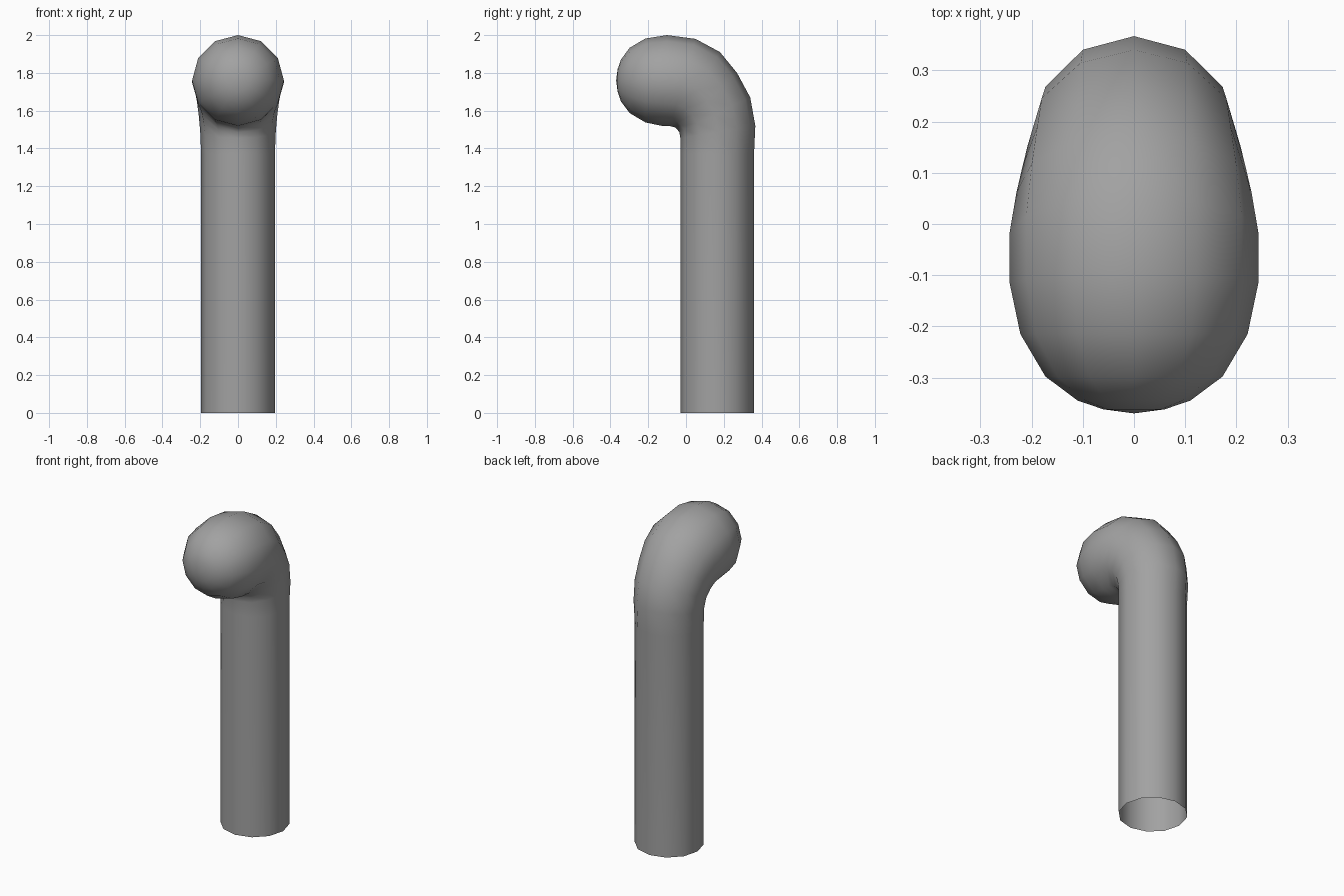
import bpy, bmesh, math
from mathutils import Vector

if "Cube" in bpy.data.objects:
    bpy.data.objects.remove(bpy.data.objects["Cube"])

SIDES = 12

grey = bpy.data.materials.new("mid_grey")
grey.diffuse_color = (0.36, 0.36, 0.36, 1)
grey.use_nodes = True
grey.node_tree.nodes["Principled BSDF"].inputs["Base Color"].default_value = grey.diffuse_color

# Tube sections in the side plane: outer (y, z), inner (y, z), half width in x
sections = [
    ((0.36, 0.0), (-0.03, 0.0), 0.195),
    ((0.36, 1.37), (-0.03, 1.37), 0.195),
    ((0.367, 1.52), (-0.03, 1.455), 0.20),
    ((0.34, 1.67), (-0.035, 1.485), 0.208),
    ((0.27, 1.80), (-0.047, 1.502), 0.218),
    ((0.18, 1.91), (-0.06, 1.512), 0.23),
    ((0.05, 1.98), (-0.085, 1.518), 0.243),
    ((-0.10, 2.0), (-0.13, 1.52), 0.243),
]
# Rounded end: rings shrinking towards the tip (y, radius)
for y, r in [(-0.215, 0.222), (-0.298, 0.173), (-0.345, 0.11), (-0.362, 0.06)]:
    sections.append(((y, 1.76 + r), (y, 1.76 - r), r))

bm = bmesh.new()


def ring(outer, inner, width):
    """Elliptical ring spanning the outer and inner points."""
    a, b = Vector((0, *outer)), Vector((0, *inner))
    mid, half = (a + b) / 2, (a - b) / 2
    side = Vector((width, 0, 0))
    angles = [2 * math.pi * i / SIDES for i in range(SIDES)]
    return [bm.verts.new(mid + half * math.cos(t) + side * math.sin(t)) for t in angles]


# Bent tube, open at the bottom
rings = [ring(*s) for s in sections]
for low, high in zip(rings, rings[1:]):
    for i in range(SIDES):
        j = (i + 1) % SIDES
        bm.faces.new((low[i], low[j], high[j], high[i]))

# Tip fan
tip = bm.verts.new((0, -0.37, 1.76))
for i in range(SIDES):
    bm.faces.new((rings[-1][i], rings[-1][(i + 1) % SIDES], tip))

bmesh.ops.recalc_face_normals(bm, faces=bm.faces)
# Make sure the normals face outwards on this open shell
bm.normal_update()
tip_face = tip.link_faces[0]
if tip_face.normal.y > 0:
    bmesh.ops.reverse_faces(bm, faces=bm.faces)
for f in bm.faces:
    f.smooth = True

mesh = bpy.data.meshes.new("bent_tube")
bm.to_mesh(mesh)
bm.free()
mesh.materials.append(grey)
bpy.context.collection.objects.link(bpy.data.objects.new("bent_tube", mesh))
